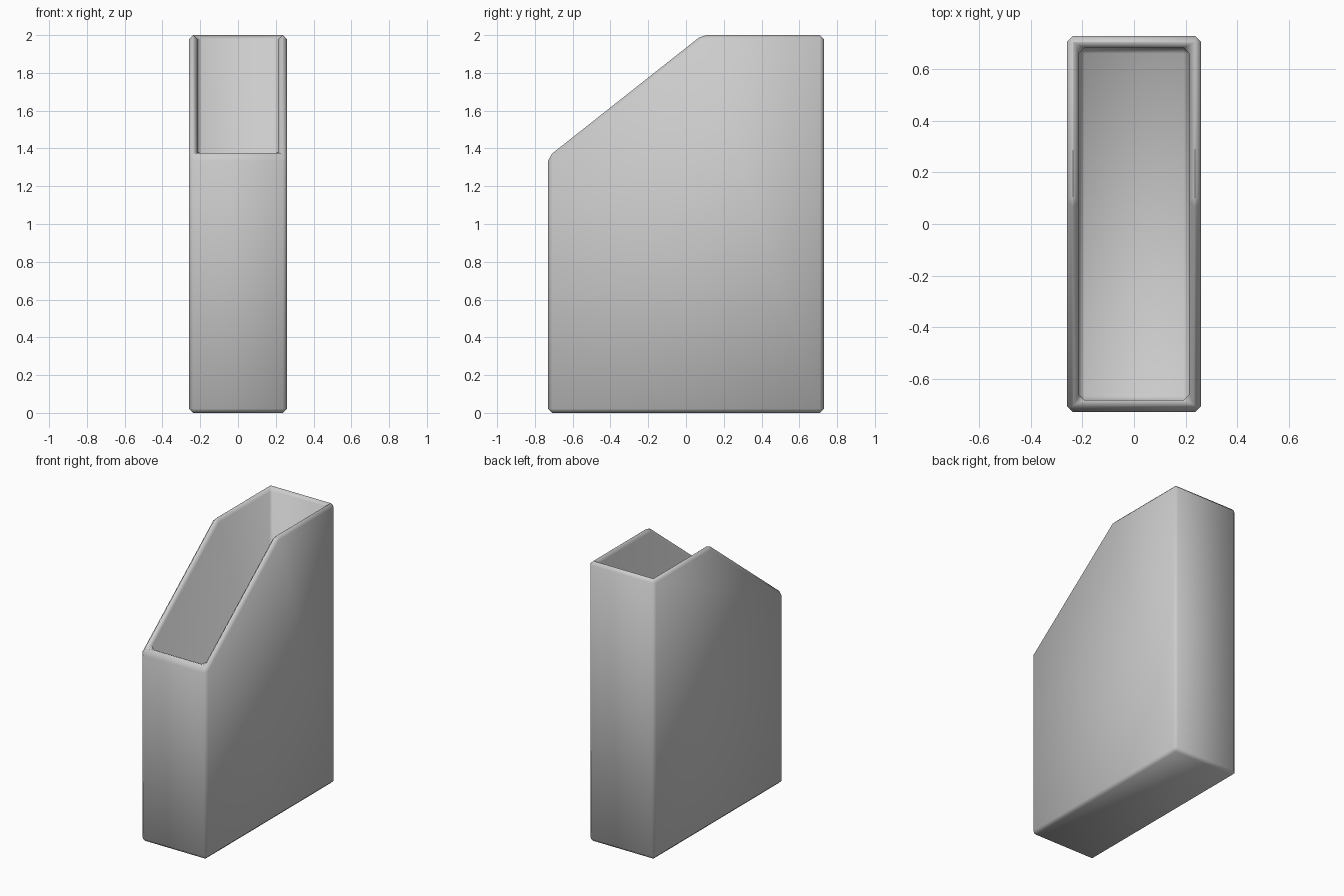
import bpy, bmesh, math

if "Cube" in bpy.data.objects:
    bpy.data.objects.remove(bpy.data.objects["Cube"])

HALF_W, HALF_D, TOP, WALL = 0.26, 0.73, 2.0, 0.046
BREAK_Y, SLOPE = 0.085, 0.79


def rim_z(y):
    return TOP - SLOPE * (BREAK_Y - y)


def side_profile(half_d, floor):
    # bottom front, bottom back, top back, slope break, top front
    return [(-half_d, floor), (half_d, floor), (half_d, TOP),
            (BREAK_Y, TOP), (-half_d, rim_z(-half_d))]


bm = bmesh.new()


def shell(half_w, half_d, floor):
    left, right = [[bm.verts.new((s * half_w, y, z)) for y, z in side_profile(half_d, floor)]
                   for s in (-1, 1)]
    bm.faces.new(left)
    bm.faces.new(right)
    # floor, back and front panels
    for a, b in ((0, 1), (1, 2), (4, 0)):
        bm.faces.new((left[a], left[b], right[b], right[a]))
    return left, right


outer = shell(HALF_W, HALF_D, 0)
inner = shell(HALF_W - WALL, HALF_D - WALL, WALL)

# Rim joining outer and inner shells
for o, i in zip(outer, inner):
    for a, b in ((2, 3), (3, 4)):
        bm.faces.new((o[a], o[b], i[b], i[a]))
for k in (2, 4):
    bm.faces.new((outer[0][k], outer[1][k], inner[1][k], inner[0][k]))
bmesh.ops.recalc_face_normals(bm, faces=bm.faces)

mesh = bpy.data.meshes.new("magazine_holder")
bm.to_mesh(mesh)
bm.free()
holder = bpy.data.objects.new("magazine_holder", mesh)
bpy.context.collection.objects.link(holder)

# Softened edges
bevel = holder.modifiers.new("soft_edges", 'BEVEL')
bevel.width = 0.022
bevel.segments = 1
bevel.limit_method = 'ANGLE'
bevel.angle_limit = math.radians(30)

bpy.context.view_layer.objects.active = holder
holder.select_set(True)
bpy.ops.object.modifier_apply(modifier=bevel.name)
bpy.ops.object.shade_smooth_by_angle(angle=math.radians(60))
